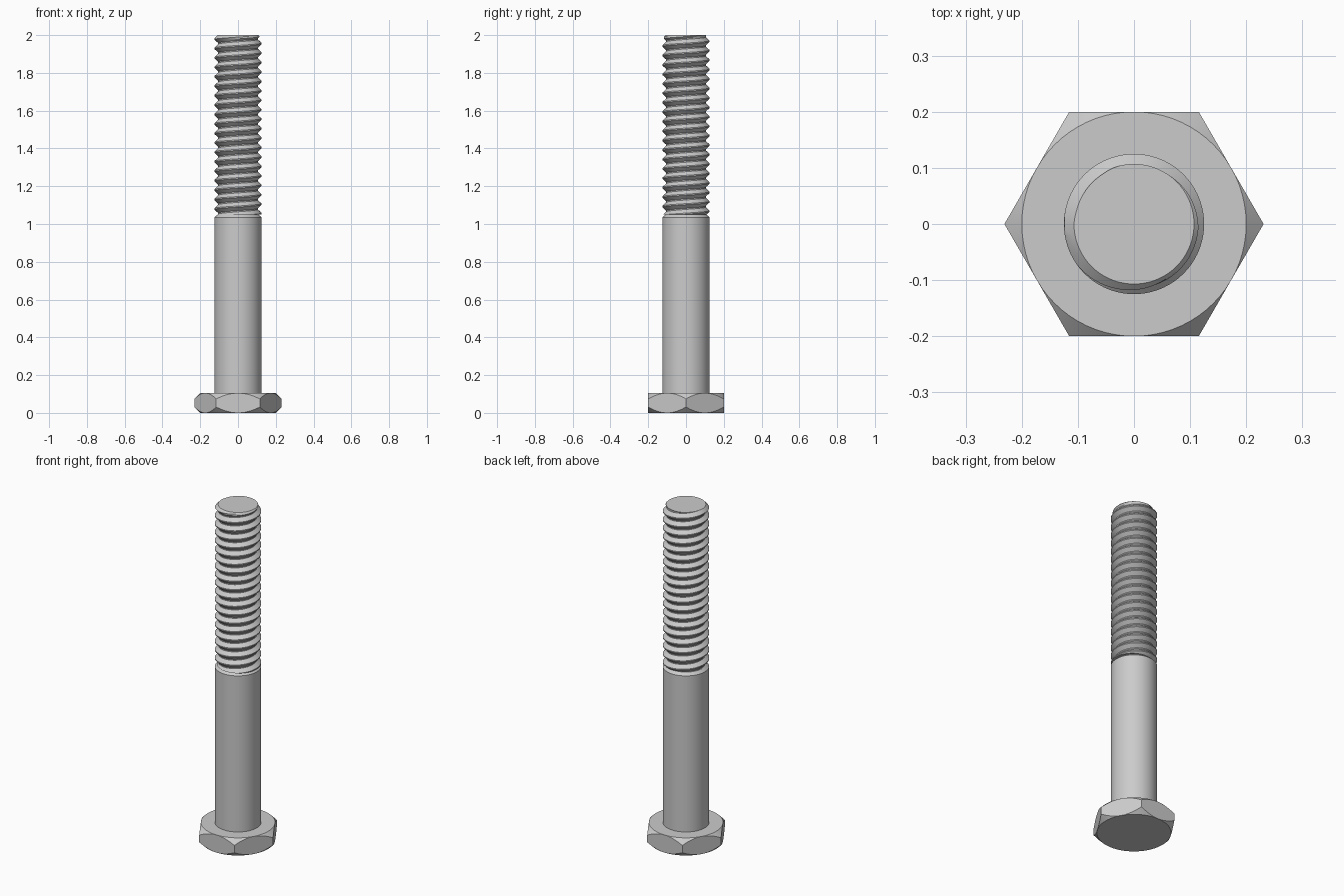
import bpy, bmesh, math

if "Cube" in bpy.data.objects:
    bpy.data.objects.remove(bpy.data.objects["Cube"])

SEG = 72
TAU = 2 * math.pi

steel = bpy.data.materials.new("grey steel")
steel.diffuse_color = (0.6, 0.6, 0.6, 1)
steel.use_nodes = True
steel.node_tree.nodes["Principled BSDF"].inputs["Base Color"].default_value = steel.diffuse_color


def ring_mesh(name, columns):
    """Skin columns of points around z, weld them and close both ends."""
    bm = bmesh.new()
    cols = []
    for i, col in enumerate(columns):
        a = TAU * i / SEG
        cols.append([bm.verts.new((r * math.cos(a), r * math.sin(a), z)) for r, z in col])
    for c, d in zip(cols, cols[1:]):
        for j in range(len(c) - 1):
            bm.faces.new((c[j], d[j], d[j + 1], c[j + 1]))
    bmesh.ops.remove_doubles(bm, verts=bm.verts, dist=1e-5)
    rim = [e for e in bm.edges if e.is_boundary]
    bmesh.ops.holes_fill(bm, edges=rim, sides=0)
    bmesh.ops.recalc_face_normals(bm, faces=bm.faces)
    mesh = bpy.data.meshes.new(name)
    bm.to_mesh(mesh)
    bm.free()
    mesh.materials.append(steel)
    ob = bpy.data.objects.new(name, mesh)
    bpy.context.collection.objects.link(ob)
    bpy.ops.object.select_all(action='DESELECT')
    ob.select_set(True)
    bpy.context.view_layer.objects.active = ob
    bpy.ops.object.shade_smooth_by_angle(angle=math.radians(25))
    return ob


# Hexagonal head, corners chamfered on both ends
APOTHEM, HEAD_H = 0.2, 0.105
head = []
for i in range(SEG + 1):
    off = (TAU * i / SEG) % (math.pi / 3) - math.pi / 6
    r = APOTHEM / math.cos(off)
    drop = r - APOTHEM
    head.append([(APOTHEM, 0), (r, drop), (r, HEAD_H - drop), (APOTHEM, HEAD_H)])
ring_mesh("hex_head", head)

# Plain shank with a small shoulder chamfer
MAJOR, MINOR = 0.125, 0.105
Z0, Z1 = 1.05, 2.0
shank = [(MAJOR, HEAD_H), (MAJOR, 1.035), (0.108, Z0)]
ring_mesh("shank", [shank] * (SEG + 1))

# Right-handed helical thread, trimmed at the tip by a cone
PITCH, FLAT = 0.05, 0.06
CREST = 1.955          # height of one crest at angle zero


def thread_radius(phase):
    d = abs(phase - round(phase))           # 0 on the crest, 0.5 in the root
    t = min(1, max(0, (d - FLAT) / (0.5 - 2 * FLAT)))
    return MAJOR + (MINOR - MAJOR) * t


steps = (-0.44, -0.25, -0.06, 0.06, 0.25, 0.44)
thread = []
for i in range(SEG + 1):
    turn = i / SEG
    col = []
    for k in range(-21, 4):
        for s in steps:
            z = min(Z1, max(Z0, CREST + PITCH * (k + s + turn)))
            r = thread_radius((z - CREST) / PITCH - turn)
            col.append((min(r, 0.107 + (Z1 - z)), z))
    thread.append(col)
ring_mesh("thread", thread)
